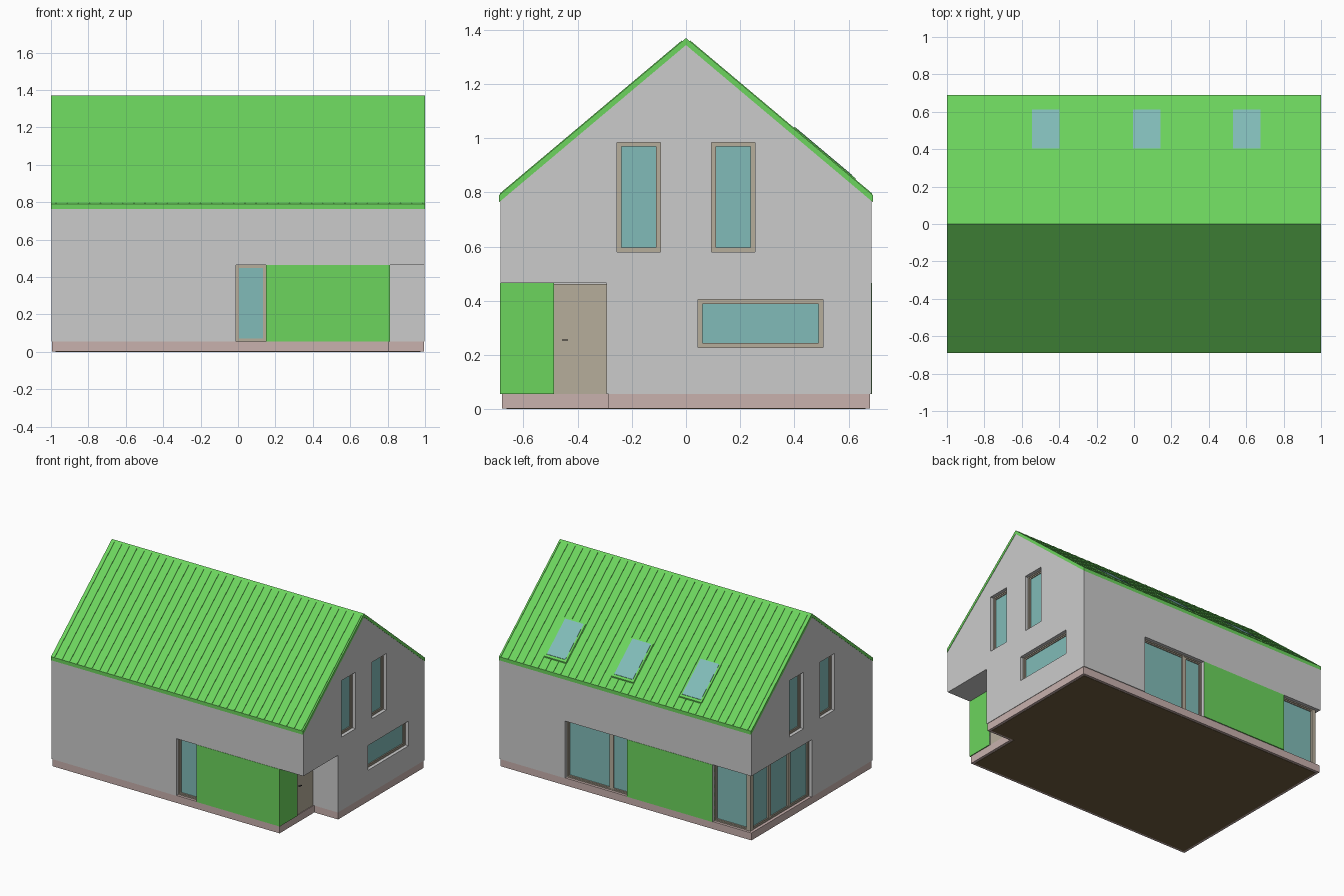
import bpy, bmesh
from mathutils import Vector

if "Cube" in bpy.data.objects:
    bpy.data.objects.remove(bpy.data.objects["Cube"])

HX, HY = 0.998, 0.685            # wall half sizes
FLOOR, HEAD = 0.055, 0.465       # ground floor opening heights
SLOPE = (1.37 - 0.79) / 0.69


def material(name, rgb):
    m = bpy.data.materials.new(name)
    m.diffuse_color = (*rgb, 1)
    m.use_nodes = True
    m.node_tree.nodes["Principled BSDF"].inputs["Base Color"].default_value = m.diffuse_color
    return m


GREEN = material("green_cladding", (0.15, 0.66, 0.11))
GLASS = material("glass", (0.22, 0.50, 0.48))
TAN = material("timber", (0.47, 0.42, 0.33))
PINK = material("plinth_stone", (0.58, 0.44, 0.42))
BROWN = material("earth", (0.16, 0.11, 0.05))
DARK = material("dark_metal", (0.03, 0.03, 0.03))


def add_prism(bm, pts, a, b, axis):
    """Extrude a 2D outline from a to b: along x (points are y,z) or z (points are x,y)."""
    def at(p, t):
        return Vector((t, p[0], p[1])) if axis == "x" else Vector((p[0], p[1], t))
    lo = [bm.verts.new(at(p, a)) for p in pts]
    hi = [bm.verts.new(at(p, b)) for p in pts]
    bm.faces.new(lo)
    bm.faces.new(hi)
    for i in range(len(pts)):
        j = (i + 1) % len(pts)
        bm.faces.new((lo[i], lo[j], hi[j], hi[i]))


def build(name, prisms, mat=None):
    bm = bmesh.new()
    for p in prisms:
        add_prism(bm, *p)
    bmesh.ops.recalc_face_normals(bm, faces=bm.faces)
    me = bpy.data.meshes.new(name)
    bm.to_mesh(me)
    bm.free()
    ob = bpy.data.objects.new(name, me)
    bpy.context.collection.objects.link(ob)
    if mat:
        me.materials.append(mat)
    return ob


def box(x0, x1, y0, y1, z0, z1):
    return ([(x0, y0), (x1, y0), (x1, y1), (x0, y1)], z0, z1, "z")


def on_wall(side, u0, u1, z0, z1, d0, d1):
    """Box on a wall: u runs along the wall, d is the depth behind its face."""
    if side == "front":
        return box(u0, u1, -HY + d0, -HY + d1, z0, z1)
    if side == "back":
        return box(u0, u1, HY - d1, HY - d0, z0, z1)
    if side == "right":
        return box(HX - d1, HX - d0, u0, u1, z0, z1)
    return box(-HX + d0, -HX + d1, u0, u1, z0, z1)


def ring(side, u0, u1, z0, z1, w, d0, d1):
    return [on_wall(side, u0, u0 + w, z0, z1, d0, d1),
            on_wall(side, u1 - w, u1, z0, z1, d0, d1),
            on_wall(side, u0 + w, u1 - w, z0, z0 + w, d0, d1),
            on_wall(side, u0 + w, u1 - w, z1 - w, z1, d0, d1)]


def window(name, side, u0, u1, z0, z1, mullions=()):
    w = 0.008
    parts = ring(side, u0, u1, z0, z1, w, 0.024, 0.042)
    parts += ring(side, u0 + w, u1 - w, z0 + w, z1 - w, w, 0.029, 0.042)
    parts += [on_wall(side, m - 0.015, m + 0.015, z0 + w, z1 - w, 0.026, 0.042) for m in mullions]
    build(name + "_frame", parts, TAN)
    build(name + "_glass", [on_wall(side, u0 + w, u1 - w, z0 + w, z1 - w, 0.035, 0.042)], GLASS)


def roof_z(y):
    return 1.37 - SLOPE * abs(y)


def on_roof(x0, x1, y0, y1, h):
    pts = [(y0, roof_z(y0) - 0.005), (y1, roof_z(y1) - 0.005),
           (y1, roof_z(y1) + h), (y0, roof_z(y0) + h)]
    return (pts, x0, x1, "x")


# Plinth and underside, notched at the entrance
def footprint(i):
    return [(-0.995 + i, -0.68 + i), (0.806 - i, -0.68 + i), (0.806 - i, -0.287 + i),
            (0.995 - i, -0.287 + i), (0.995 - i, 0.68 - i), (-0.995 + i, 0.68 - i)]


build("plinth", [(footprint(0), 0.002, FLOOR, "z")], PINK)
build("underside", [(footprint(0.018), 0.0, 0.01, "z")], BROWN)

# Gabled wall body
T = 0.026
eave = roof_z(HY) - T
walls = build("walls", [([(-HY, FLOOR), (HY, FLOOR), (HY, eave), (0, 1.37 - T), (-HY, eave)],
                         -HX, HX, "x")])

# Openings: name, side, along-wall range, height range, mullions
windows = [("front_window", "front", -0.01, 0.15, FLOOR, HEAD, ()),
           ("back_sliding_door", "back", -0.015, 0.48, FLOOR, HEAD, (0.13,)),
           ("side_low_window", "right", 0.045, 0.505, 0.228, 0.405, ())]
for side in ("right", "left"):
    for tag, u in (("a", -0.255), ("b", 0.095)):
        windows.append((f"{side}_gable_window_{tag}", side, u, u + 0.16, 0.58, 0.985, ()))

cuts = [on_wall(s, a, b, 0.0 if z0 == FLOOR else z0, z1, -0.1, 0.04)
        for _, s, a, b, z0, z1, _ in windows]
cuts.append(box(0.81, 1.1, -1, -0.293, 0, HEAD))           # entrance porch
cuts.append(box(0.795, 0.9, -0.487, -0.293, 0, HEAD))      # door recess
cuts.append(([(-1.1, 0), (-HX + 0.04, 0), (-HX + 0.04, HY - 0.04), (-0.69, HY - 0.04),
              (-0.69, 0.8), (-1.1, 0.8)], 0, HEAD, "z"))    # corner glazing
bpy.context.view_layer.objects.active = walls
for c in cuts:
    cutter = build("cutter", [c])
    cutter.hide_render = True
    mod = walls.modifiers.new("opening", "BOOLEAN")
    mod.operation, mod.solver, mod.object = "DIFFERENCE", "EXACT", cutter
    bpy.ops.object.modifier_apply(modifier=mod.name)
    bpy.data.objects.remove(cutter)

for w in windows:
    window(*w)

# Wrap-around corner glazing
window("corner_back", "back", -0.974, -0.69, FLOOR, HEAD)
window("corner_left", "left", 0.0, 0.661, FLOOR, HEAD, (0.22, 0.44))
build("corner_post", [box(-0.976, -0.945, 0.632, 0.663, FLOOR, HEAD)], TAN)

# Green cladding panels between openings
build("front_panel", [box(0.15, 0.812, -0.687, -0.66, FLOOR, HEAD),
                      box(0.78, 0.812, -0.66, -0.487, FLOOR, HEAD)], GREEN)
build("back_panel", [box(-0.69, -0.015, 0.66, 0.687, FLOOR, HEAD)], GREEN)

# Entrance door
build("entrance_door", [box(0.78, 0.802, -0.487, -0.293, FLOOR, HEAD - 0.003)], TAN)
build("door_handle", [box(0.80, 0.812, -0.458, -0.452, 0.253, 0.258),
                      box(0.809, 0.813, -0.458, -0.435, 0.253, 0.258)], DARK)

# Roof shell
build("roof", [([(-0.69, 0.79), (0, 1.37), (0.69, 0.79), (0.69, 0.79 - T),
                 (0, 1.37 - T), (-0.69, 0.79 - T)], -1, 1, "x")], GREEN)

# Standing seams on both slopes
seams = []
for i in range(34):
    x = -0.9725 + i * 0.0594
    for s in (-1, 1):
        seams.append(on_roof(x - 0.002, x + 0.002, s * 0.015, s * 0.687, 0.004))
build("roof_seams", seams, GREEN)

# Skylights on the back slope
for n, x in enumerate((-0.4725, 0.0675, 0.6025), 1):
    build(f"skylight_{n}_frame", [on_roof(x - 0.088, x + 0.088, 0.398, 0.625, 0.008)], GREEN)
    build(f"skylight_{n}_glass", [on_roof(x - 0.074, x + 0.074, 0.404, 0.612, 0.010)], GLASS)
